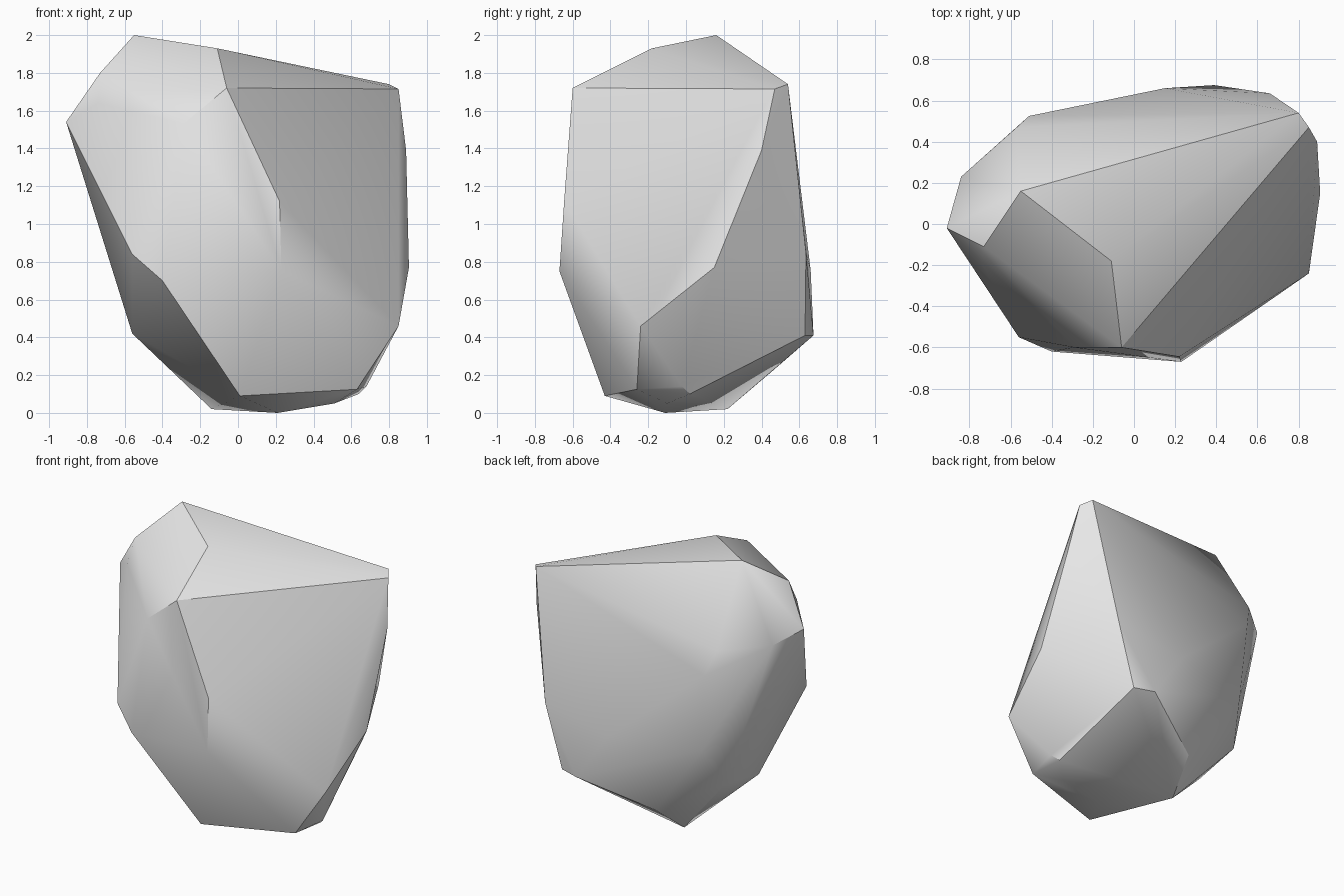
import bpy
import bmesh
import math

# Remove the default object only
default_object = bpy.data.objects.get("Cube")
if default_object:
    bpy.data.objects.remove(default_object, do_unlink=True)


def make_material(name, colour):
    material = bpy.data.materials.new(name)
    material.use_nodes = True
    material.diffuse_color = colour
    shader = next(node for node in material.node_tree.nodes
                  if node.type == "BSDF_PRINCIPLED")
    shader.inputs["Base Color"].default_value = colour
    shader.inputs["Roughness"].default_value = 0.8
    return material


def make_hull(name, corner_groups, material):
    """Wrap a faceted solid around the corners of every group."""
    mesh = bpy.data.meshes.new(name)
    shape = bmesh.new()
    for corners in corner_groups:
        for corner in corners:
            shape.verts.new(corner)
    bmesh.ops.convex_hull(shape, input=shape.verts[:], use_existing_faces=False)
    # Drop corners that ended up inside the solid
    loose = [vert for vert in shape.verts if not vert.link_faces]
    bmesh.ops.delete(shape, geom=loose, context="VERTS")
    bmesh.ops.recalc_face_normals(shape, faces=shape.faces[:])
    shape.to_mesh(mesh)
    shape.free()
    mesh.materials.append(material)
    solid = bpy.data.objects.new(name, mesh)
    bpy.context.collection.objects.link(solid)
    return solid


# Sloping crown: peak, front shoulder and back left corner
crown = [
    (-.55, .16, 2), (-.11, -.18, 1.93), (-.06, -.6, 1.72),
    (.8, .54, 1.74), (.85, .47, 1.715), (-.73, -.11, 1.8),
]

# Bulge overhanging on the right side
right_bulge = [
    (-.91, -.02, 1.54), (-.84, .23, 1.5), (-.74, -.185, 1.64),
    (-.57, .47, 1.48), (-.51, .525, 1.31),
]

# Front ridge and its lower break
front_ridge = [
    (-.29, -.6, 1.53), (.22, -.645, 1.12), (.23, -.67, .75),
    (-.4, -.62, .7), (-.56, -.55, .84),
]

# Left flank
left_flank = [(.89, .4, 1.39), (.905, .15, .77), (.85, -.24, .46)]

# Back wall
back_wall = [
    (.66, .635, .85), (.15, .66, .755), (.53, .63, .41),
    (.39, .675, .41), (-.47, .495, .76),
]

# Tapered underside
underside = [
    (-.56, -.015, .42), (-.55, .34, .485), (-.08, .45, .215),
    (-.14, .22, .02), (.21, -.11, 0), (.01, -.43, .09),
    (.63, -.26, .125), (.68, -.02, .14), (.64, .02, .1), (.51, -.1, .05),
]

stone_grey = make_material("stone_grey", (.8, .8, .8, 1))
boulder = make_hull(
    "boulder",
    [crown, right_bulge, front_ridge, left_flank, back_wall, underside],
    stone_grey,
)

# Soft facets with crisp ridges
bpy.ops.object.select_all(action="DESELECT")
boulder.select_set(True)
bpy.context.view_layer.objects.active = boulder
bpy.ops.object.shade_smooth_by_angle(angle=math.radians(30))
